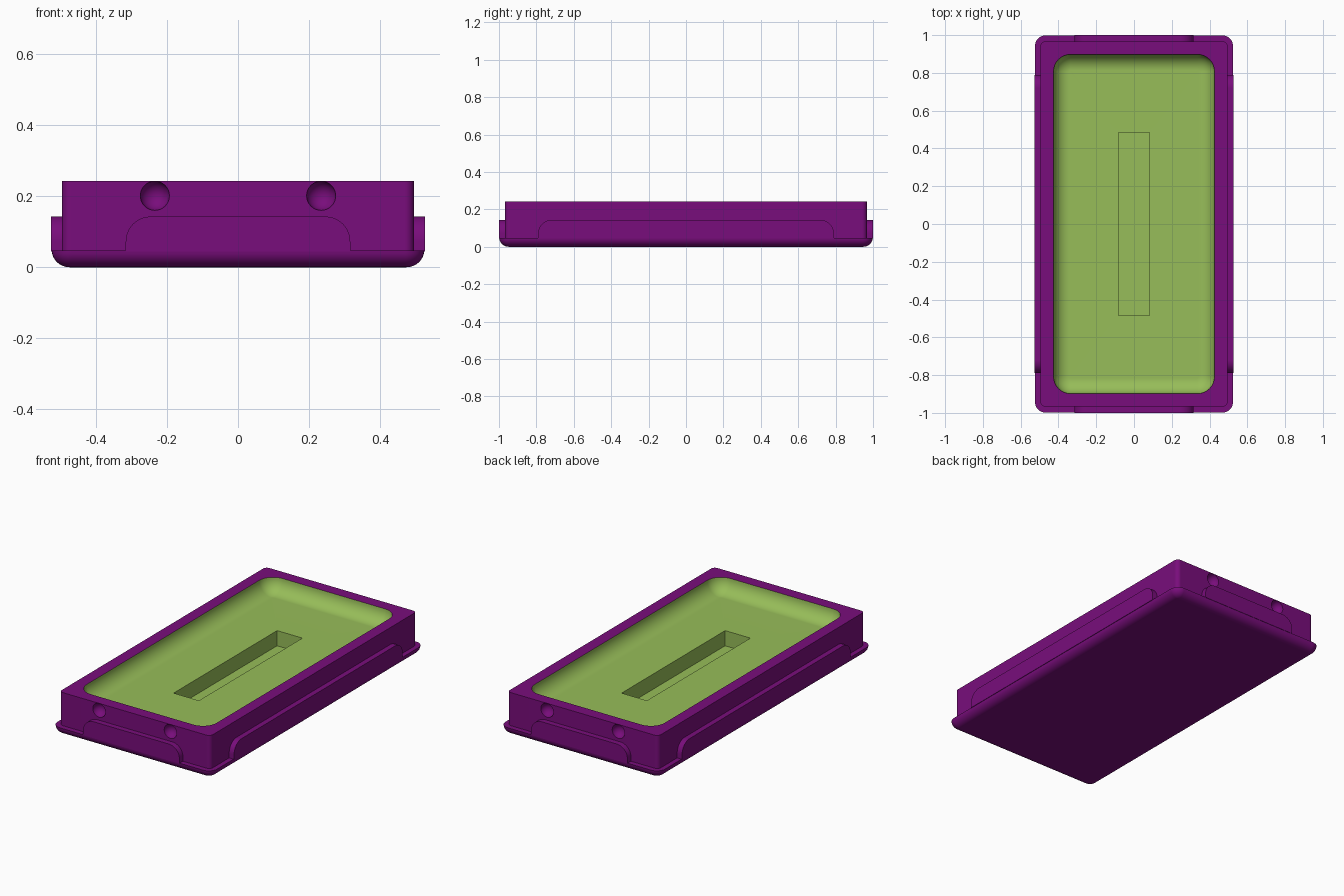
import bpy, bmesh, math

if "Cube" in bpy.data.objects:
    bpy.data.objects.remove(bpy.data.objects["Cube"])


def material(name, rgb):
    m = bpy.data.materials.new(name)
    m.diffuse_color = (*rgb, 1)
    m.use_nodes = True
    m.node_tree.nodes["Principled BSDF"].inputs["Base Color"].default_value = m.diffuse_color
    return m


PURPLE = material("purple", (0.19, 0.004, 0.20))
GREEN = material("green", (0.31, 0.51, 0.10))


def ring(bm, hx, hy, r, z, n=8):
    """Rounded rectangle of vertices at height z."""
    out = []
    for k, (sx, sy) in enumerate([(1, 1), (-1, 1), (-1, -1), (1, -1)]):
        for i in range(n + 1):
            a = math.pi / 2 * (k + i / n)
            out.append(bm.verts.new((sx * (hx - r) + r * math.cos(a),
                                     sy * (hy - r) + r * math.sin(a), z)))
    return out


def finish(ob):
    bpy.ops.object.select_all(action='DESELECT')
    ob.select_set(True)
    bpy.context.view_layer.objects.active = ob
    bpy.ops.object.shade_smooth_by_angle(angle=math.radians(35))
    wn = ob.modifiers.new("weighted_normals", 'WEIGHTED_NORMAL')
    wn.keep_sharp = True


def make(name, bm, mats):
    me = bpy.data.meshes.new(name)
    bm.to_mesh(me)
    bm.free()
    for m in mats:
        me.materials.append(m)
    ob = bpy.data.objects.new(name, me)
    bpy.context.collection.objects.link(ob)
    return ob


# Tray: one continuous loft from the rounded underside, over the rim, into the dish
TOP, FLOOR = 0.243, 0.16
sections = []
for i in range(9):                                  # rounded underside of flange
    a = math.pi / 2 * i / 8
    d = 1 - math.sin(a)
    sections.append((0.524 - 0.052 * d, 0.998 - 0.052 * d, 0.055 - 0.052 * d,
                     0.047 * (1 - math.cos(a))))
sections += [(0.495, 0.967, 0.025, 0.047), (0.495, 0.967, 0.025, TOP)]
rim = len(sections)
R = TOP - FLOOR
for i in range(11):                                 # rounded dish walls
    a = math.pi / 2 * i / 10
    d = R * (1 - math.cos(a))
    sections.append((0.426 - d, 0.898 - d, 0.09 - d, TOP - R * math.sin(a)))
sections += [(0.083, 0.485, 0.002, FLOOR), (0.083, 0.485, 0.002, 0.07)]

bm = bmesh.new()
rings = [ring(bm, *s) for s in sections]
for j in range(len(rings) - 1):
    a, b = rings[j], rings[j + 1]
    for i in range(len(a)):
        k = (i + 1) % len(a)
        f = bm.faces.new((a[i], a[k], b[k], b[i]))
        f.material_index = 1 if j >= rim else 0
bm.faces.new(rings[0][::-1])
bm.faces.new(rings[-1]).material_index = 1
bmesh.ops.recalc_face_normals(bm, faces=bm.faces)
tray = make("tray", bm, [PURPLE, GREEN])

# Round dimples in both end walls
bm = bmesh.new()
for sx in (-1, 1):
    for sy in (-1, 1):
        new = bmesh.ops.create_uvsphere(bm, u_segments=32, v_segments=16, radius=0.041)
        bmesh.ops.translate(bm, verts=new["verts"], vec=(sx * 0.234, sy * 0.967, 0.2015))
cutter = make("dimple_cutter", bm, [PURPLE])
cutter.hide_render = True
mod = tray.modifiers.new("dimples", 'BOOLEAN')
mod.operation, mod.solver, mod.object = 'DIFFERENCE', 'EXACT', cutter
bpy.context.view_layer.objects.active = tray
bpy.ops.object.modifier_apply(modifier=mod.name)
bpy.data.objects.remove(cutter)
finish(tray)


def tab(name, half, inner, outer, angle):
    """Raised plate with rounded upper corners, turned about z to face a wall."""
    lo, hi, r, n = 0.045, 0.143, 0.07, 10
    prof = [(-half, lo), (half, lo)]
    for s in (1, -1):
        for i in range(n + 1):
            a = math.pi / 2 * (i if s == 1 else n - i) / n
            prof.append((s * (half - r + r * math.cos(a)), hi - r + r * math.sin(a)))
    bm = bmesh.new()
    front = [bm.verts.new((x, -outer, z)) for x, z in prof]
    back = [bm.verts.new((x, -inner, z)) for x, z in prof]
    bm.faces.new(front)
    bm.faces.new(back[::-1])
    for i in range(len(prof)):
        k = (i + 1) % len(prof)
        bm.faces.new((front[i], back[i], back[k], front[k]))
    bmesh.ops.recalc_face_normals(bm, faces=bm.faces)
    ob = make(name, bm, [PURPLE])
    ob.rotation_euler.z = angle
    finish(ob)


# Plates on the four walls
tab("front_plate", 0.316, 0.96, 1.0, 0)
tab("back_plate", 0.316, 0.96, 1.0, math.pi)
tab("right_plate", 0.79, 0.488, 0.527, math.pi / 2)
tab("left_plate", 0.79, 0.488, 0.527, -math.pi / 2)
